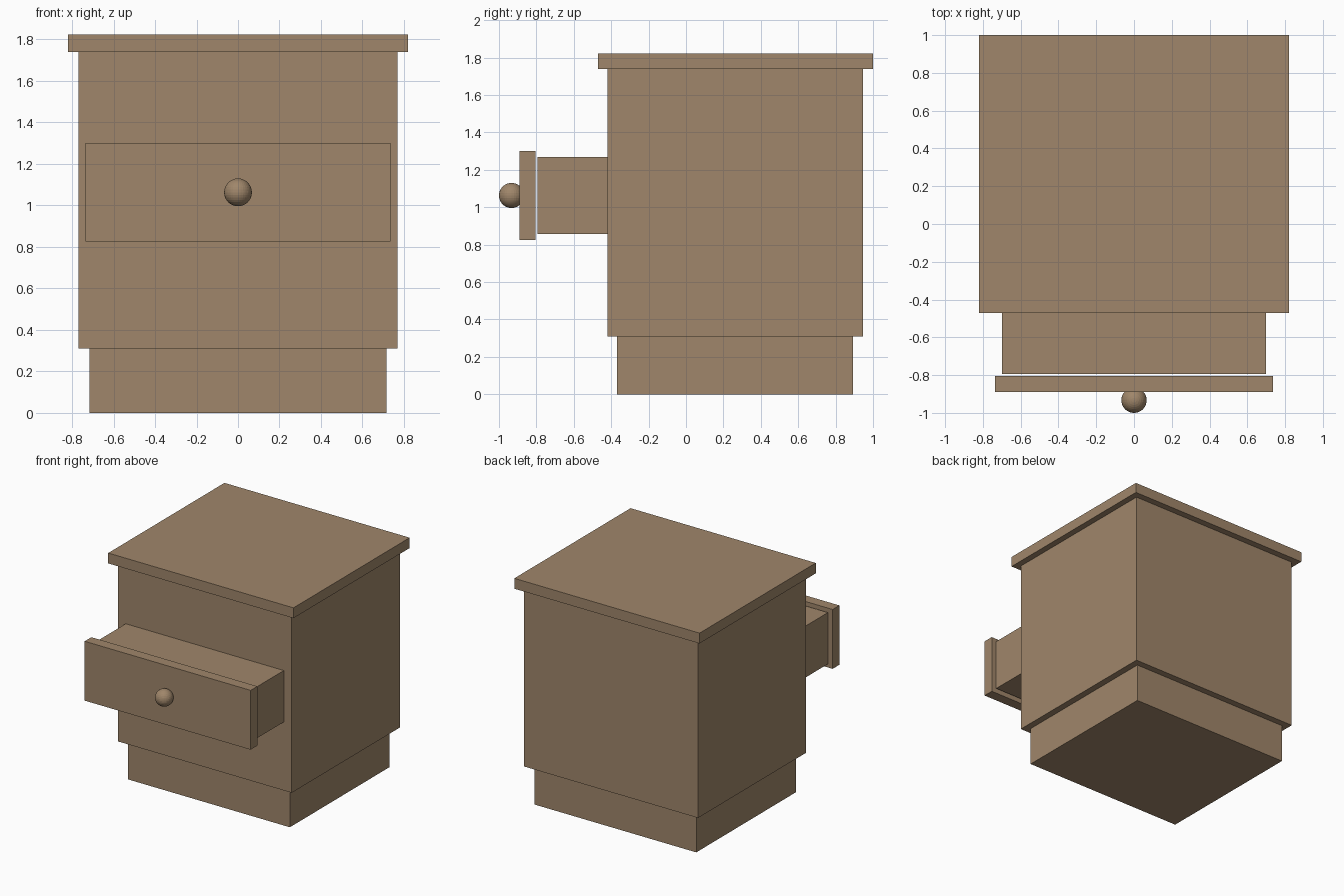
import bpy

if "Cube" in bpy.data.objects:
    bpy.data.objects.remove(bpy.data.objects["Cube"])

# One wood colour for the whole nightstand
wood = bpy.data.materials.new("tan_wood")
wood.diffuse_color = (0.35, 0.24, 0.145, 1)
wood.use_nodes = True
wood.node_tree.nodes["Principled BSDF"].inputs["Base Color"].default_value = wood.diffuse_color


def box(name, half_width, y0, y1, z0, z1):
    """Axis-aligned box, symmetric about x = 0."""
    bpy.ops.mesh.primitive_cube_add(size=1, location=(0, (y0 + y1) / 2, (z0 + z1) / 2))
    ob = bpy.context.object
    ob.name = name
    ob.scale = (2 * half_width, y1 - y0, z1 - z0)
    bpy.ops.object.transform_apply(location=False, rotation=False, scale=True)
    ob.data.materials.append(wood)
    return ob


# Cabinet: recessed plinth, body and overhanging top
box("plinth", 0.717, -0.368, 0.894, 0.0, 0.31)
box("cabinet_body", 0.77, -0.42, 0.947, 0.31, 1.74)
box("table_top", 0.82, -0.47, 1.0, 1.74, 1.823)

# Pulled-out drawer: box running into the cabinet, and a front panel
box("drawer_box", 0.70, -0.795, 0.45, 0.858, 1.27)
box("drawer_front", 0.735, -0.89, -0.805, 0.825, 1.30)

# Round knob
bpy.ops.mesh.primitive_uv_sphere_add(segments=32, ring_count=16, radius=0.067,
                                     location=(0, -0.933, 1.063))
knob = bpy.context.object
knob.name = "drawer_knob"
knob.data.materials.append(wood)
